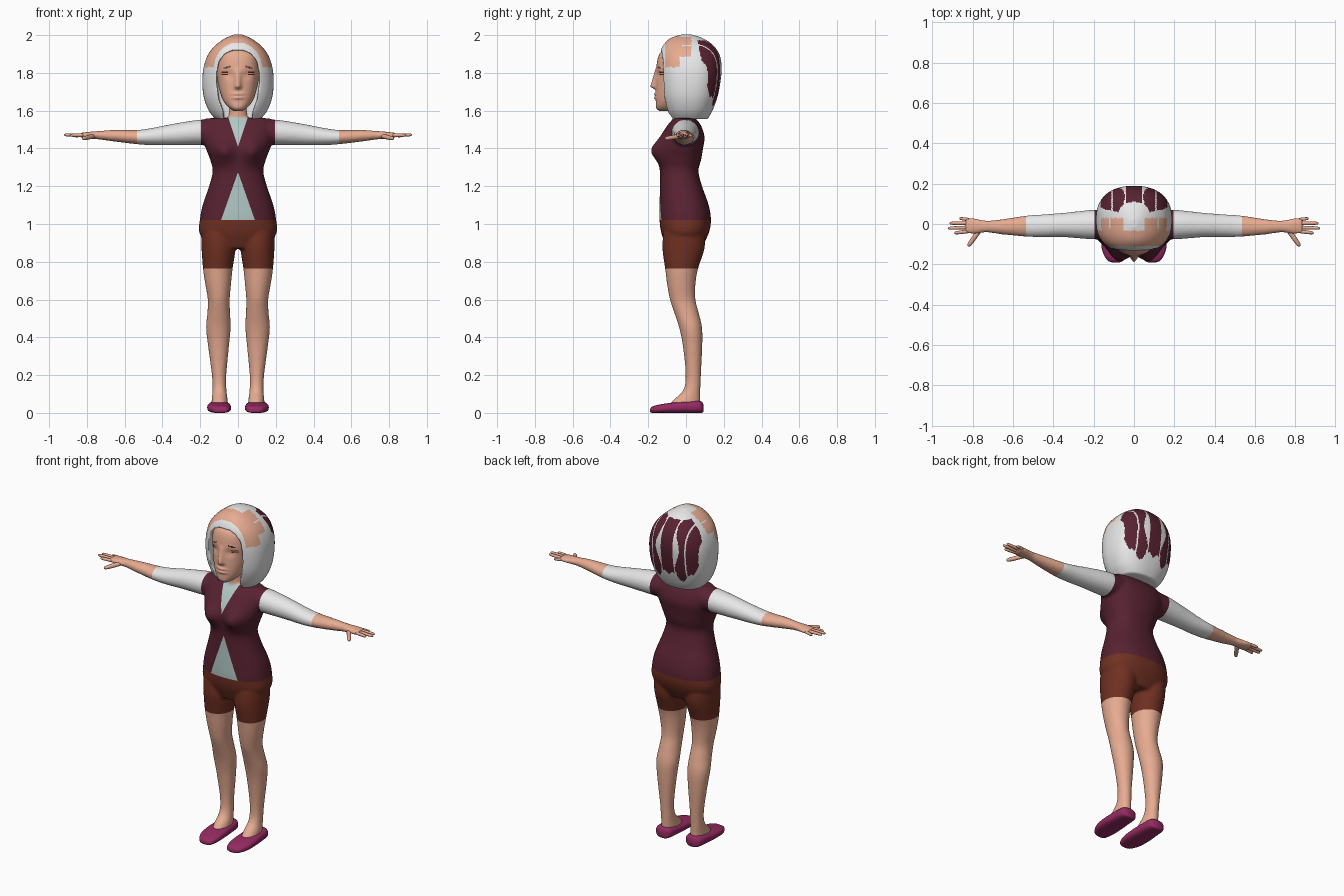
import bpy, bmesh, math
from mathutils import Vector

if "Cube" in bpy.data.objects:
    bpy.data.objects.remove(bpy.data.objects["Cube"])


def material(name, r, g, b):
    lin = [((c / 255 + 0.055) / 1.055) ** 2.4 for c in (r, g, b)]
    m = bpy.data.materials.new(name)
    m.diffuse_color = (*lin, 1)
    m.use_nodes = True
    m.node_tree.nodes["Principled BSDF"].inputs["Base Color"].default_value = m.diffuse_color
    return m


MATS = [material("skin", 232, 172, 146), material("white", 236, 236, 236),
        material("vest_maroon", 88, 34, 50), material("shorts_brown", 112, 48, 34),
        material("shirt_pale_green", 178, 200, 196), material("shoe_magenta", 150, 42, 98),
        material("brow_brown", 75, 38, 30)]
SKIN, WHITE, VEST, SHORTS, SHIRT, SHOE, BROW = range(7)


def spline(secs, t):
    """Catmull-Rom through tuples, t in 0..1"""
    n = len(secs) - 1
    i = min(int(t * n), n - 1)
    f = t * n - i
    a, b, c, d = (secs[max(i - 1, 0)], secs[i], secs[i + 1], secs[min(i + 2, n)])
    return [0.5 * (2 * q + (r - p) * f + (2 * p - 5 * q + 4 * r - s) * f * f
                   + (3 * q - p - 3 * r + s) * f ** 3) for p, q, r, s in zip(a, b, c, d)]


def loft(bm, axis, secs, power=2.0, seg=40, rows=40, side=1):
    """Sections: (position, u centre, u radius, v min, v max)"""
    rings = []
    for k in range(rows + 1):
        t, uc, ur, v0, v1 = spline(secs, k / rows)
        ring = []
        for j in range(seg):
            a = 2 * math.pi * j / seg
            c, s = math.cos(a), math.sin(a)
            u = uc + ur * math.copysign(abs(c) ** (2 / power), c)
            v = (v0 + v1) / 2 + (v1 - v0) / 2 * math.copysign(abs(s) ** (2 / power), s)
            p = {"z": (u, v, t), "x": (t, v, u), "y": (u, t, v)}[axis]
            ring.append(bm.verts.new((p[0] * side, p[1], p[2])))
        rings.append(ring)
    faces = [bm.faces.new(rings[0]), bm.faces.new(rings[-1])]
    for a, b in zip(rings, rings[1:]):
        for j in range(seg):
            faces.append(bm.faces.new((a[j], a[(j + 1) % seg], b[(j + 1) % seg], b[j])))
    bmesh.ops.recalc_face_normals(bm, faces=faces)
    return [v for r in rings for v in r]


def make(name, bm, mat=None, smooth=True):
    me = bpy.data.meshes.new(name)
    bm.to_mesh(me)
    bm.free()
    for m in (MATS if mat is None else [MATS[mat]]):
        me.materials.append(m)
    me.polygons.foreach_set("use_smooth", [smooth] * len(me.polygons))
    ob = bpy.data.objects.new(name, me)
    bpy.context.collection.objects.link(ob)
    return ob


def fuse(ob, voxel, smooth):
    """Blend the overlapping volumes into one skin and return it as bmesh"""
    r = ob.modifiers.new("blend", "REMESH")
    r.mode, r.voxel_size = "VOXEL", voxel
    s = ob.modifiers.new("soften", "SMOOTH")
    s.factor, s.iterations = 0.5, smooth
    bpy.context.view_layer.update()
    me = bpy.data.meshes.new_from_object(ob.evaluated_get(bpy.context.evaluated_depsgraph_get()))
    bm = bmesh.new()
    bm.from_mesh(me)
    bpy.data.objects.remove(ob)
    return bm


def cut(bm, co, no, keep):
    fs = [f for f in bm.faces if keep(f.calc_center_median())]
    geom = list({v for f in fs for v in f.verts}) + list({e for f in fs for e in f.edges}) + fs
    bmesh.ops.bisect_plane(bm, geom=geom, plane_co=co, plane_no=no, dist=1e-5)


def bump(x, c, w):
    return math.exp(-((x - c) / w) ** 2)


# Body: torso, neck, arms and legs blended together
bm = bmesh.new()
torso = loft(bm, "z", [(.87, 0, .14, -.1, .08), (.95, 0, .203, -.13, .12), (1.02, 0, .202, -.14, .132),
             (1.1, 0, .187, -.14, .12), (1.2, 0, .153, -.138, .085), (1.28, 0, .134, -.138, .066),
             (1.34, 0, .147, -.145, .08), (1.4, 0, .17, -.15, .09), (1.46, 0, .187, -.135, .098),
             (1.52, 0, .188, -.1, .08), (1.56, 0, .17, -.065, .05)], 2.3, 64, 60)
for v in torso:
    if v.co.y < -.04:
        v.co.y -= .045 * bump(abs(v.co.x), .08, .055) * bump(v.co.z, 1.385, .06)
loft(bm, "z", [(1.5, 0, .06, -.07, .05), (1.58, 0, .053, -.07, .04), (1.68, 0, .05, -.07, .04)])
for s in (1, -1):
    loft(bm, "x", [(.08, 1.485, .066, -.075, .07), (.2, 1.485, .067, -.076, .07), (.35, 1.473, .056, -.065, .055),
         (.44, 1.464, .047, -.065, .048), (.53, 1.46, .038, -.063, .042), (.65, 1.467, .031, -.052, .024),
         (.73, 1.47, .023, -.042, .017), (.79, 1.47, .018, -.05, .028), (.835, 1.47, .013, -.048, .03)],
         side=s, rows=60)
    loft(bm, "z", [(.03, .097, .045, -.1, .075), (.07, .097, .042, -.065, .075), (.12, .098, .037, -.015, .076),
         (.2, .1, .038, -.002, .079), (.35, .103, .055, -.016, .086), (.45, .104, .065, -.036, .085),
         (.53, .102, .06, -.062, .067), (.6, .102, .058, -.085, .05), (.68, .105, .068, -.1, .05),
         (.76, .107, .078, -.11, .063), (.87, .103, .09, -.125, .098), (.95, .105, .09, -.12, .1)],
         side=s, rows=60)
bm = fuse(make("body_volumes", bm), .0085, 4)
everywhere = lambda c: True
for z in (.765, 1.02):
    cut(bm, (0, 0, z), (0, 0, 1), lambda c: abs(c.z - z) < .05 and abs(c.x) < .3)
for s in (1, -1):
    cut(bm, (.195 * s, 0, 0), (1, 0, 0), lambda c: c.z > 1.35)
    cut(bm, (.535 * s, 0, 0), (1, 0, 0), everywhere)
    cut(bm, (0, 0, 1.41), (.15, 0, -.05 * s), lambda c: c.y < 0 and c.z > 1.4 and c.x * s > -.01 and abs(c.x) < .1)
    cut(bm, (0, 0, 1.275), (.255, 0, .09 * s), lambda c: c.y < 0 and 1 < c.z < 1.29 and c.x * s > -.01)
for f in bm.faces:
    c = f.calc_center_median()
    x = abs(c.x)
    if x > .195 and c.z > 1.3:
        k = WHITE if x < .535 else SKIN
    elif c.z < 1.02:
        k = SHORTS if c.z > .765 else SKIN
    elif c.z > 1.565:
        k = SKIN
    elif c.y < 0 and (x < (c.z - 1.41) / 3 or x < (1.275 - c.z) * .09 / .255):
        k = SHIRT
    else:
        k = VEST
    f.material_index = k
    f.smooth = True
make("body", bm)

# Fingers and thumbs: (root, tip, radius)
for s, side in ((1, "right"), (-1, "left")):
    bm = bmesh.new()
    for a, b, r in [((.82, .022, 1.47), (.865, .028, 1.465), .008), ((.82, .004, 1.47), (.915, .004, 1.472), .009),
                    ((.82, -.017, 1.47), (.922, -.021, 1.472), .009), ((.82, -.036, 1.47), (.89, -.045, 1.47), .009),
                    ((.765, -.03, 1.465), (.822, -.11, 1.452), .012)]:
        a, b = Vector(a), Vector(b)
        n = (b - a).length
        vs = loft(bm, "z", [(0, 0, r, -r, r), (n * .5, 0, r, -r, r), (n * .9, 0, r * .8, -r * .8, r * .8),
                            (n, 0, r * .25, -r * .25, r * .25)], seg=12, rows=9)
        q = (b - a).to_track_quat("Z", "Y")
        for v in vs:
            v.co = q @ v.co + a
            v.co.x *= s
    bmesh.ops.recalc_face_normals(bm, faces=bm.faces)
    make(side + "_fingers", bm, SKIN)

    # Flat shoe
    bm = bmesh.new()
    loft(bm, "y", [(-.19, .09, .02, .004, .02), (-.178, .092, .042, 0, .034), (-.13, .098, .06, 0, .046),
         (-.06, .1, .063, 0, .056), (.01, .1, .058, 0, .062), (.06, .1, .053, 0, .064),
         (.083, .1, .042, 0, .06), (.092, .1, .02, .005, .045)], 2.8, side=s)
    make(side + "_shoe", bm, SHOE)

# Head with nose, lips and chin
bm = bmesh.new()
vs = loft(bm, "z", [(1.598, 0, .02, -.14, -.06), (1.615, 0, .048, -.158, -.02), (1.65, 0, .077, -.16, .02),
          (1.7, 0, .095, -.16, .06), (1.76, 0, .108, -.158, .1), (1.83, 0, .114, -.157, .1),
          (1.9, 0, .105, -.14, .08), (1.95, 0, .06, -.09, .04)], 2.3, 128, 90)
for v in vs:
    x, y, z = v.co
    if y < -.08:
        slope = max(0, min(1, (1.83 - z) / .1)) if z > 1.73 else bump(z, 1.73, .014)
        v.co.y -= .03 * slope * bump(x, 0, .017)
        v.co.y -= .009 * (bump(z, 1.688, .008) + bump(z, 1.668, .008)) * bump(x, 0, .03)
        v.co.y += .008 * bump(abs(x), .05, .025) * bump(z, 1.79, .022)
for f in bm.faces:
    c = f.calc_center_median()
    x = abs(c.x)
    brow = .038 < x < .075 and abs(c.z - 1.826 - .25 * (.07 - x)) < .004
    eye = .053 < x < .088 and (abs(c.z - 1.806) < .003 or abs(c.z - 1.793) < .003)
    f.material_index = BROW if c.y < -.05 and (brow or eye) else SKIN
make("head", bm)

# Hair: a rounded volume with the face opening cut out
bm = bmesh.new()
loft(bm, "z", [(1.555, 0, .12, -.085, .115), (1.6, 0, .155, -.11, .14), (1.67, 0, .181, -.132, .166),
     (1.75, 0, .189, -.142, .182), (1.83, 0, .182, -.146, .189), (1.9, 0, .157, -.14, .176),
     (1.95, 0, .115, -.118, .14), (1.985, 0, .065, -.08, .085), (2.004, 0, .018, -.02, .025)], 2.4, 64, 50)
hair = make("hair_volume", bm)
half = [(.066, 1.5), (.078, 1.6), (.1, 1.66), (.111, 1.74), (.111, 1.8), (.1, 1.86), (.07, 1.9), (.03, 1.917)]
outline = half + [(-x, z) for x, z in reversed(half)]
bm = bmesh.new()
front = bm.faces.new([bm.verts.new((x, -.3, z)) for x, z in outline])
ext = bmesh.ops.extrude_face_region(bm, geom=[front], use_keep_orig=True)["geom"]
bmesh.ops.translate(bm, verts=[g for g in ext if isinstance(g, bmesh.types.BMVert)], vec=(0, .26, 0))
bmesh.ops.recalc_face_normals(bm, faces=bm.faces)
cutter = make("face_opening_cutter", bm)
cutter.hide_render = True
b = hair.modifiers.new("opening", "BOOLEAN")
b.operation, b.object, b.solver = "DIFFERENCE", cutter, "EXACT"
bm = fuse(hair, .006, 5)
bpy.data.objects.remove(cutter)
for f in bm.faces:
    x, y, z = f.calc_center_median()
    a = abs(x)
    k = WHITE
    # Bare patch over the front of the crown, ragged at its back edge
    if f.normal.z > -.1 and y > -.11 and z > 1.83:
        ragged = math.sin(a * 55) * math.sin(z * 60) > -.1
        if y < -.035 or (y < .03 and 1.885 < z < 1.99 and ragged):
            k = SKIN
    # Dark strands down the back
    low = 1.65 + .025 * math.sin(a * 60)
    if low < z < 1.972 and y > .06 + .07 * max(0, (1.97 - z) / .32):
        if a < .04 or .062 + .015 * math.sin(z * 25) < a < .105 or .113 < a < .165:
            k = VEST
    f.material_index = k
    f.smooth = True
make("hair", bm)
